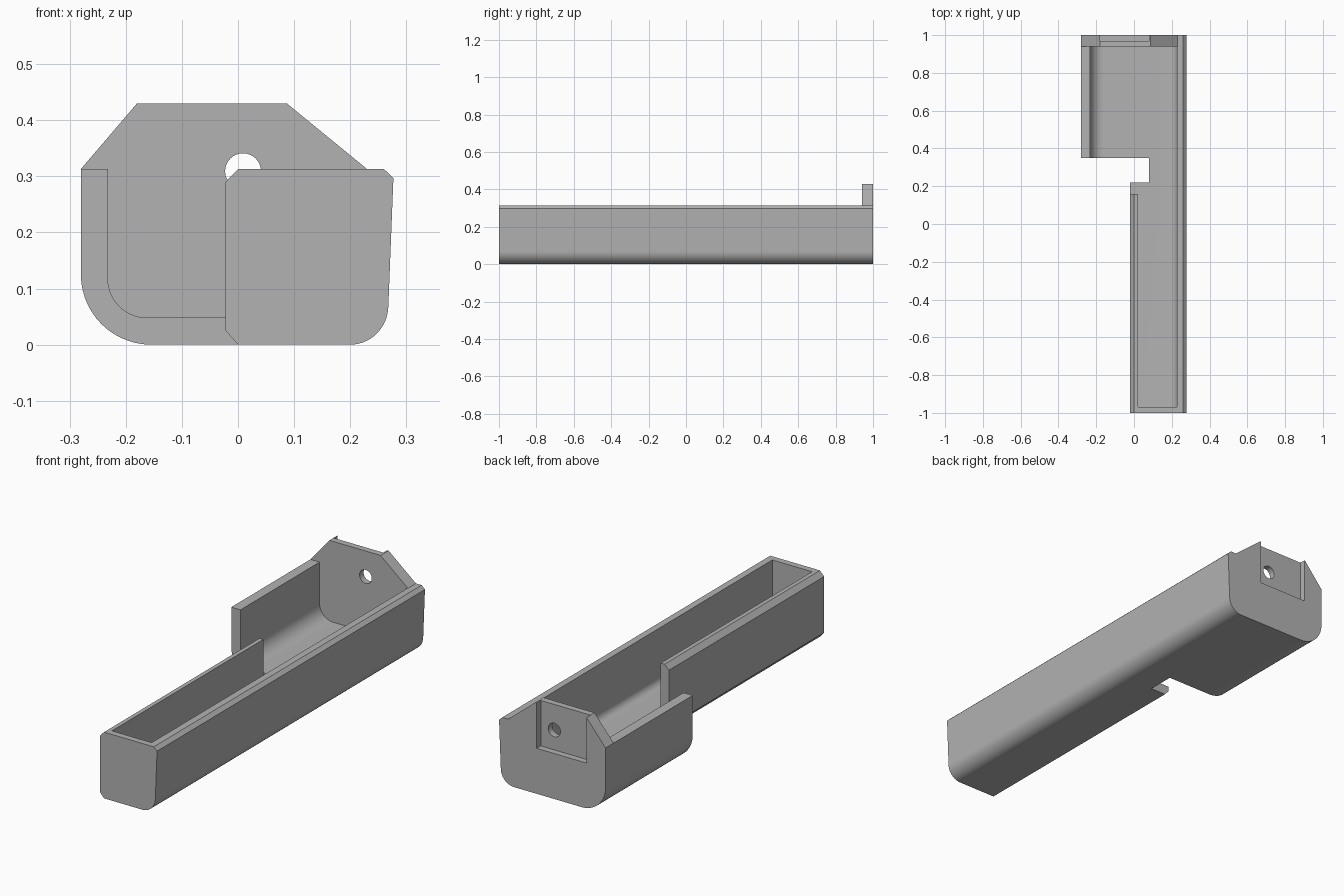
import bpy
import bmesh
from math import cos, sin, radians

cube = bpy.data.objects.get("Cube")
if cube:
    bpy.data.objects.remove(cube, do_unlink=True)

grey = bpy.data.materials.new("plain grey")
grey.use_nodes = True
grey.diffuse_color = (0.45, 0.45, 0.45, 1)
grey.node_tree.nodes["Principled BSDF"].inputs["Base Color"].default_value = grey.diffuse_color


def arc(cx, cz, rx, rz, start, end, steps=14):
    """Points of an elliptical arc, angles in degrees."""
    angles = [radians(start + (end - start) * i / steps) for i in range(steps + 1)]
    return [(cx + rx * cos(a), cz + rz * sin(a)) for a in angles]


def prism(name, profile, y0, y1):
    """Extrude an x-z profile along y."""
    bm = bmesh.new()
    face = bm.faces.new([bm.verts.new((x, y0, z)) for x, z in profile])
    grown = bmesh.ops.extrude_face_region(bm, geom=[face])
    verts = [v for v in grown["geom"] if isinstance(v, bmesh.types.BMVert)]
    bmesh.ops.translate(bm, verts=verts, vec=(0, y1 - y0, 0))
    bmesh.ops.recalc_face_normals(bm, faces=bm.faces)
    mesh = bpy.data.meshes.new(name)
    bm.to_mesh(mesh)
    bm.free()
    mesh.materials.append(grey)
    obj = bpy.data.objects.new(name, mesh)
    bpy.context.collection.objects.link(obj)
    return obj


def box(name, x0, x1, y0, y1, z0, z1):
    return prism(name, [(x0, z0), (x1, z0), (x1, z1), (x0, z1)], y0, y1)


def combine(target, other, operation):
    """Apply a boolean and remove the helper."""
    other.hide_render = True
    mod = target.modifiers.new("boolean", "BOOLEAN")
    mod.operation = operation
    mod.solver = "EXACT"
    mod.object = other
    bpy.context.view_layer.objects.active = target
    bpy.ops.object.modifier_apply(modifier=mod.name)
    bpy.data.objects.remove(other, do_unlink=True)


TOP, FLOOR = 0.313, 0.048

# Long narrow body with chamfered left edges and a rounded lower right edge
tray = prism("tray", [(-0.022, 0.29), (-0.022, 0.025), (0, 0)]
             + arc(0.2, 0.07, 0.068, 0.07, -90, 0)
             + [(0.277, 0.297), (0.26, TOP), (0, TOP)], -1, 1)

# Wide rear half with a large rounded lower left edge
wide = prism("wide_rear", [(-0.28, TOP)] + arc(-0.155, 0.125, 0.125, 0.125, 180, 270)
             + [(0.12, 0), (0.12, TOP)], 0.35, 1)
combine(tray, wide, "UNION")

# Raised end plate with sloping shoulders
gable = prism("end_plate", [(-0.28, TOP), (-0.18, 0.43), (0.087, 0.43), (0.23, TOP),
                            (0.2, 0.1), (-0.2, 0.1)], 0.94, 1)
combine(tray, gable, "UNION")

# Hollow of the narrow part
hollow = prism("narrow_hollow", [(0.02, 0.6), (0.02, FLOOR)]
               + arc(0.193, FLOOR + 0.035, 0.035, 0.035, -90, 0)
               + [(0.228, 0.6)], -0.97, 0.94)
combine(tray, hollow, "DIFFERENCE")

# Hollow of the wide part, which also cuts the narrow left wall short
hollow = prism("wide_hollow", [(-0.232, 0.6)]
               + arc(-0.162, FLOOR + 0.07, 0.07, 0.07, 180, 270)
               + [(0.12, FLOOR), (0.12, 0.6)], 0.16, 0.94)
combine(tray, hollow, "DIFFERENCE")

# Notch through the floor, recess behind the end plate, and screw hole
combine(tray, box("notch", -0.4, 0.08, 0.22, 0.35, -0.1, 0.6), "DIFFERENCE")
combine(tray, box("recess", -0.18, 0.08, 0.97, 1.1, 0.215, 0.6), "DIFFERENCE")
combine(tray, prism("hole", arc(0.009, 0.309, 0.032, 0.032, 0, 348.75, 31), 0.9, 1.1), "DIFFERENCE")

# Smooth the curved surfaces and keep the edges sharp
bpy.ops.object.select_all(action="DESELECT")
tray.select_set(True)
bpy.context.view_layer.objects.active = tray
bpy.ops.object.shade_smooth_by_angle(angle=radians(25))
